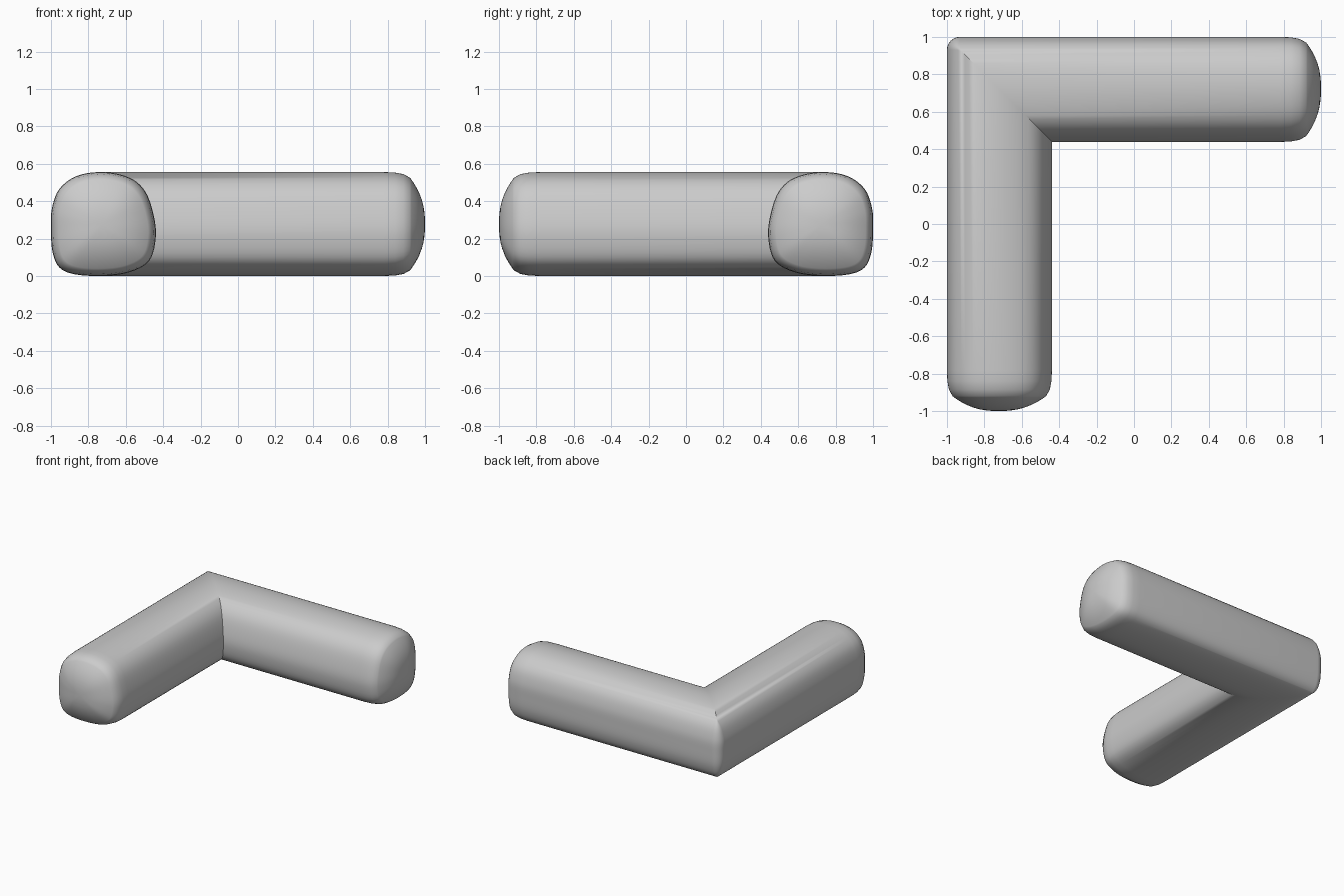
import bpy, bmesh, math
from mathutils import Vector

if "Cube" in bpy.data.objects:
    bpy.data.objects.remove(bpy.data.objects["Cube"])

# Cross-section control points: u = distance in from the outer side, z = height
CTRL = [(0.13, 0.008), (0.28, 0.0), (0.42, 0.02), (0.525, 0.08), (0.56, 0.2),
        (0.55, 0.32), (0.505, 0.45), (0.42, 0.525), (0.28, 0.555), (0.14, 0.535),
        (0.045, 0.465), (0.005, 0.36), (0.0, 0.25), (0.008, 0.13), (0.045, 0.045)]
CENTRE = Vector((0.275, 0.275))
STEPS = 5


def smooth_loop(points, steps):
    """Closed Catmull-Rom curve through the points."""
    p = [Vector(q) for q in points]
    n, out = len(p), []
    for i in range(n):
        a, b, c, d = (p[(i + k) % n] for k in (-1, 0, 1, 2))
        for s in range(steps):
            t = s / steps
            out.append(0.5 * (2 * b + (c - a) * t + (2 * a - 5 * b + 4 * c - d) * t * t
                              + (3 * b - a - 3 * c + d) * t ** 3))
    return out


profile = smooth_loop(CTRL, STEPS)

# Stations along one arm: (position toward the end, section scale)
stations = [(0.78, 1.0), (0.84, 0.99), (0.885, 0.96), (0.92, 0.89)]
dome = [(0.92 + 0.08 * (1 - s ** 2.4), 0.89 * s)
        for s in (0.96, 0.9, 0.8, 0.68, 0.54, 0.4, 0.25, 0.12)]
end_rings = stations + dome


def arm_ring(pos, scale, along_x):
    ring = []
    for q in profile:
        u, z = CENTRE + (q - CENTRE) * scale
        ring.append((pos, 1 - u, z) if along_x else (-1 + u, -pos, z))
    return ring


def corner_ring(t, radius=0.07):
    """Mitre section; the outer corner is slightly rounded in plan."""
    ring = []
    for u, z in profile:
        r = max(radius - u, 0.0)
        c = max(radius, u)
        a = t * math.pi / 2
        ring.append((-1 + c - r * math.cos(a), 1 - c + r * math.sin(a), z))
    return ring


rings = [arm_ring(p, s, False) for p, s in reversed(end_rings)]
rings += [corner_ring(k / 6) for k in range(7)]
rings += [arm_ring(p, s, True) for p, s in end_rings]

# L-shaped bolster: skin the sections and close both domed ends
bm = bmesh.new()
loops = [[bm.verts.new(co) for co in ring] for ring in rings]
n = len(profile)
for a, b in zip(loops, loops[1:]):
    for i in range(n):
        j = (i + 1) % n
        bm.faces.new((a[i], a[j], b[j], b[i]))
for ring, tip in ((loops[0], (-1 + CENTRE.x, -1, CENTRE.y)),
                  (loops[-1], (1, 1 - CENTRE.x, CENTRE.y))):
    v = bm.verts.new(tip)
    for i in range(n):
        bm.faces.new((ring[i], ring[(i + 1) % n], v))
bmesh.ops.remove_doubles(bm, verts=bm.verts, dist=0.0002)
low = min(v.co.z for v in bm.verts)
bmesh.ops.translate(bm, verts=bm.verts, vec=(0, 0, -low))
bmesh.ops.recalc_face_normals(bm, faces=bm.faces)
mesh = bpy.data.meshes.new("corner_bolster")
bm.to_mesh(mesh)
bm.free()

bolster = bpy.data.objects.new("corner_bolster", mesh)
bpy.context.collection.objects.link(bolster)
bpy.context.view_layer.objects.active = bolster
bolster.select_set(True)
bpy.ops.object.shade_smooth_by_angle(angle=math.radians(32))
